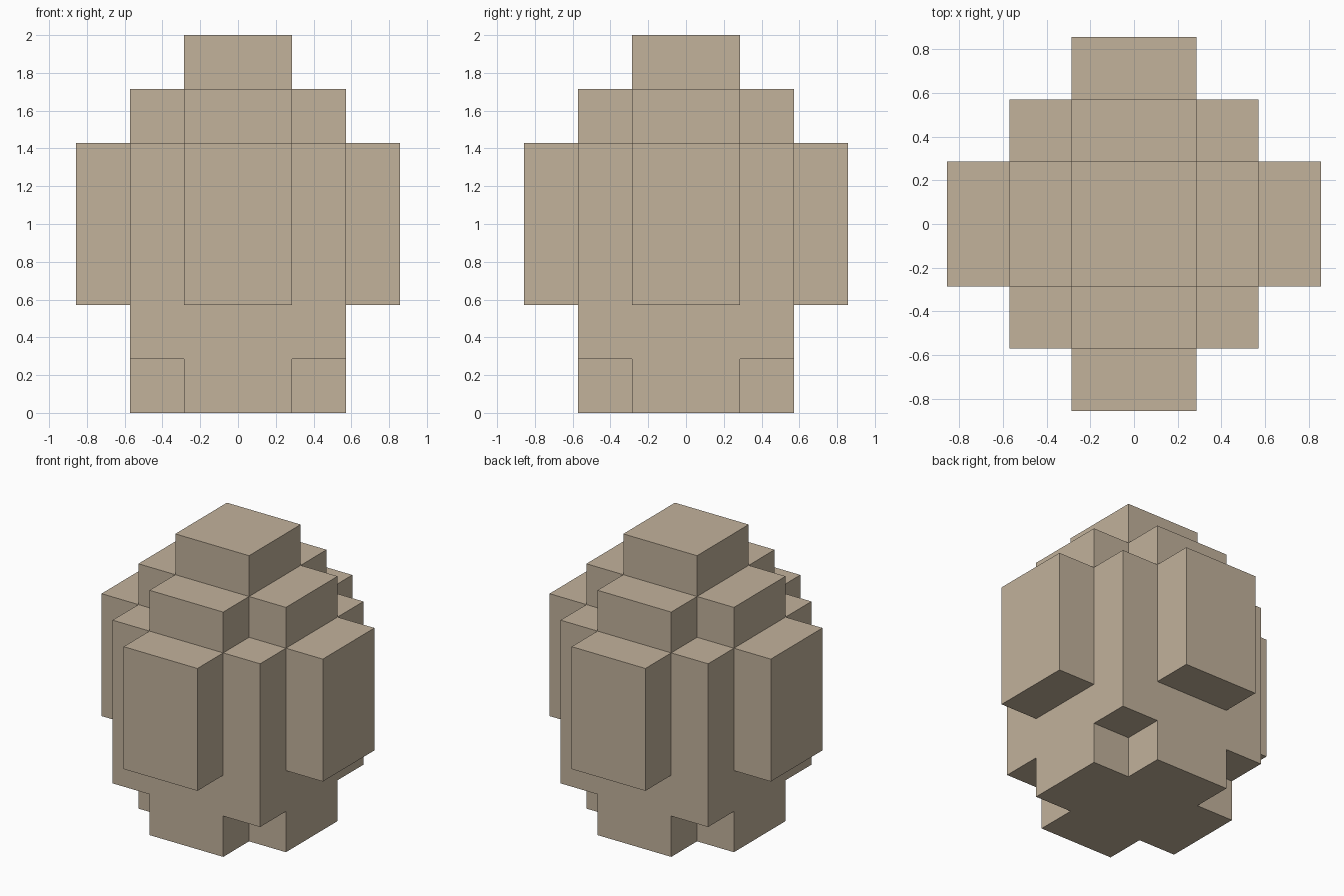
import bpy
import bmesh
import math
from mathutils import Vector

cube = bpy.data.objects.get("Cube")
if cube:
    bpy.data.objects.remove(cube, do_unlink=True)

UNIT = 2 / 7  # edge of one block; the egg is seven blocks tall

# Boxes that overlap to form the egg: half width x, half depth y, bottom, top (in blocks)
BOXES = [
    (2, 1, 0, 6), (1, 2, 0, 6),  # cross-shaped core: foot and shoulders
    (2, 2, 1, 5),                # square body
    (3, 1, 2, 5), (1, 3, 2, 5),  # side bulges
    (1, 1, 6, 7),                # crown
]

# Blocks filled by the boxes
cells = {(x, y, z)
         for hx, hy, z0, z1 in BOXES
         for x in range(-hx, hx)
         for y in range(-hy, hy)
         for z in range(z0, z1)}


def add_side(bm, cell, axis, sign):
    """Add one outward-facing square on the given side of a block."""
    normal, u, v = Vector((0, 0, 0)), Vector((0, 0, 0)), Vector((0, 0, 0))
    normal[axis] = sign
    u[(axis + 1) % 3] = 0.5
    v[(axis + 2) % 3] = 0.5 * sign
    centre = Vector(cell) + Vector((0.5, 0.5, 0.5)) + normal * 0.5
    corners = (centre - u - v, centre + u - v, centre + u + v, centre - u + v)
    bm.faces.new([bm.verts.new(c * UNIT) for c in corners])


# Outer shell: only sides with no neighbouring block
bm = bmesh.new()
for cell in sorted(cells):
    for axis in range(3):
        for sign in (-1, 1):
            neighbour = list(cell)
            neighbour[axis] += sign
            if tuple(neighbour) not in cells:
                add_side(bm, cell, axis, sign)

# Weld the squares and merge flat areas into clean faces
bmesh.ops.remove_doubles(bm, verts=bm.verts[:], dist=0.001)
bmesh.ops.dissolve_limit(bm, angle_limit=math.radians(1),
                         verts=bm.verts[:], edges=bm.edges[:])

mesh = bpy.data.meshes.new("blocky_egg")
bm.to_mesh(mesh)
bm.free()
egg = bpy.data.objects.new("blocky_egg", mesh)
bpy.context.collection.objects.link(egg)

# Plain sandy beige
colour = (0.54, 0.445, 0.33, 1)
beige = bpy.data.materials.new("sandy_beige")
beige.use_nodes = True
beige.diffuse_color = colour
shader = next(n for n in beige.node_tree.nodes if n.type == 'BSDF_PRINCIPLED')
shader.inputs["Base Color"].default_value = colour
shader.inputs["Roughness"].default_value = 0.8
mesh.materials.append(beige)
